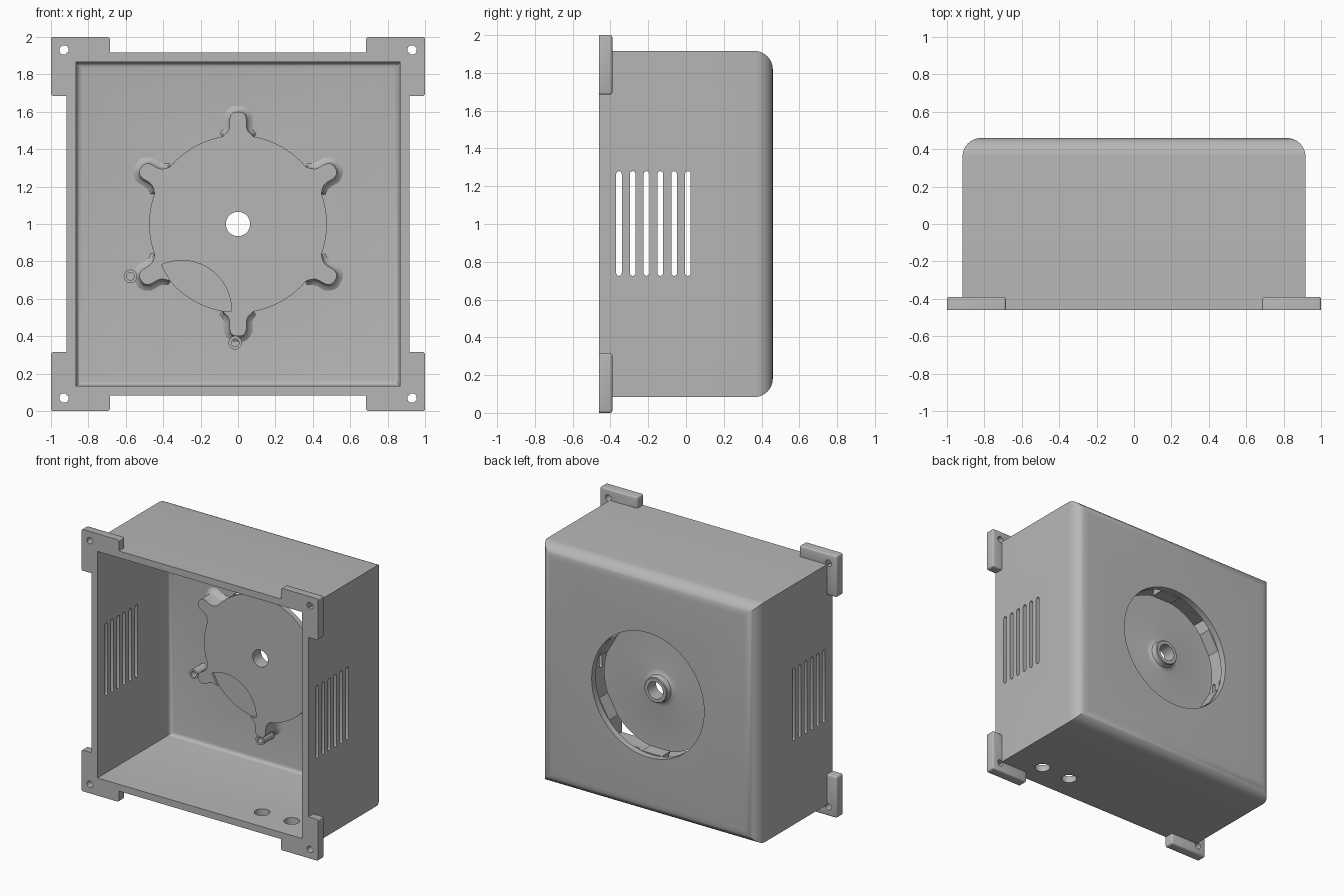
import bpy, bmesh
from math import sin, cos, pi, radians
from mathutils import Vector, Matrix

cube = bpy.data.objects.get("Cube")
if cube:
    bpy.data.objects.remove(cube, do_unlink=True)

GREY = (0.47, 0.47, 0.47, 1)
grey = bpy.data.materials.new("light_grey")
grey.use_nodes = True
grey.diffuse_color = GREY
grey.node_tree.nodes["Principled BSDF"].inputs["Base Color"].default_value = GREY

MID = 1.0            # height of the box centre
HALF = 0.917         # half width of the box
INNER = 0.865        # half width of the cavity
FRONT, BACK = -0.46, 0.46
FLOOR = 0.41         # inner face of the back wall
PLATE = 0.27         # front face of the fan plate


def loft(bm, loops, ring=False):
    """Skin a list of point loops; cap the ends unless it is a closed ring."""
    rows = [[bm.verts.new(p) for p in loop] for loop in loops]
    n = len(rows[0])
    pairs = list(zip(rows, rows[1:]))
    if ring:
        pairs.append((rows[-1], rows[0]))
    else:
        bm.faces.new(rows[0])
        bm.faces.new(rows[-1])
    for a, b in pairs:
        for i in range(n):
            j = (i + 1) % n
            bm.faces.new((a[i], a[j], b[j], b[i]))


def circle(r, x, y, z, n=64):
    return [(x + r * cos(2 * pi * i / n), y, z + r * sin(2 * pi * i / n)) for i in range(n)]


def cylinder(bm, r, x, z, y0, y1, n=64):
    loft(bm, [circle(r, x, y0, z, n), circle(r, x, y1, z, n)])


def block(bm, half, y0, y1, radius, segments):
    """Square block whose back edges are rounded."""
    corners = [(-half, -half), (half, -half), (half, half), (-half, half)]
    loft(bm, [[(x, y, MID + z) for x, z in corners] for y in (y0, y1)])
    edges = [e for e in bm.edges if all(v.co.y > y1 - 0.01 for v in e.verts)]
    bmesh.ops.bevel(bm, geom=edges, offset=radius, segments=segments, profile=0.5, affect='EDGES')


def finish(bm, name):
    bmesh.ops.recalc_face_normals(bm, faces=bm.faces)
    mesh = bpy.data.meshes.new(name)
    bm.to_mesh(mesh)
    bm.free()
    obj = bpy.data.objects.new(name, mesh)
    bpy.context.collection.objects.link(obj)
    mesh.materials.append(grey)
    return obj


def activate(obj):
    bpy.ops.object.select_all(action='DESELECT')
    obj.select_set(True)
    bpy.context.view_layer.objects.active = obj


def smooth(obj):
    activate(obj)
    bpy.ops.object.shade_smooth_by_angle(angle=radians(32))


def cut(obj, bm):
    cutter = finish(bm, "cutter")
    cutter.hide_render = True
    mod = obj.modifiers.new("cut", 'BOOLEAN')
    mod.operation = 'DIFFERENCE'
    mod.solver = 'EXACT'
    mod.object = cutter
    activate(obj)
    bpy.ops.object.modifier_apply(modifier=mod.name)
    bpy.data.objects.remove(cutter, do_unlink=True)


# Open-fronted housing with rounded back edges
bm = bmesh.new()
block(bm, HALF, FRONT, BACK, 0.1, 8)
housing = finish(bm, "housing")
bm = bmesh.new()
block(bm, INNER, FRONT - 0.2, FLOOR, 0.03, 4)
cut(housing, bm)

# Vent slots through both sides, cable holes in the floor, fan opening in the back
bm = bmesh.new()
for k in range(6):
    y = -0.355 + 0.073 * k
    slot = []
    for end, start in ((1.265, 0), (0.74, pi)):
        slot += [(y + 0.015 * cos(start + pi * i / 6), end + 0.015 * sin(start + pi * i / 6))
                 for i in range(7)]
    loft(bm, [[(x, a, b) for a, b in slot] for x in (-1.2, 1.2)])
for x in (0.39, 0.64):
    ring = circle(0.055, x, 0, -0.265, 32)
    loft(bm, [[(a, c, h) for a, b, c in ring] for h in (0, 0.3)])
cylinder(bm, 0.475, 0, MID, 0.36, 0.6, 96)
cut(housing, bm)
smooth(housing)

# Fan plate with a hollow boss on its back
profile = [(0.065, PLATE), (0.475, PLATE), (0.475, 0.31), (0.14, 0.31), (0.118, 0.314),
           (0.102, 0.324), (0.095, 0.34), (0.095, 0.365), (0.09, 0.37), (0.065, 0.37)]
bm = bmesh.new()
loft(bm, [circle(r, 0, y, MID, 96) for r, y in profile], ring=True)
plate = finish(bm, "fan_plate")

# Shallow curved relief in the plate
bm = bmesh.new()
cylinder(bm, 0.265, -0.3, 0.54, PLATE - 0.1, PLATE + 0.015)
cut(plate, bm)
smooth(plate)

# Six arms that join the plate to the back wall, flared at the foot
half_arm = [(0.085, 0.465), (0.064, 0.484), (0.05, 0.502), (0.045, 0.525),
            (0.045, 0.56), (0.04, 0.58), (0.028, 0.594), (0.012, 0.6)]
outline = half_arm + [(-x, r) for x, r in reversed(half_arm)]
levels = [(PLATE, 0), (0.37, 0), (0.388, 0.005), (0.4, 0.014), (FLOOR + 0.002, 0.035)]
for k in range(6):
    turn = Matrix.Rotation(k * pi / 3, 4, 'Y')
    loops = []
    for y, grow in levels:
        loop = []
        for x, r in outline:
            side = grow if x > 0 else -grow
            tip = grow * max(0, (r - 0.5) / 0.1)
            wide = 0 if r < 0.47 else side * (1 - 0.6 * max(0, (r - 0.56) / 0.04))
            p = turn @ Vector((x + wide, 0, r + tip))
            loop.append((p.x, y, p.z + MID))
        loops.append(loop)
    bm = bmesh.new()
    loft(bm, loops)
    smooth(finish(bm, f"plate_arm_{k + 1}"))

# Hollow screw posts on the back wall
for name, x, z in (("side_post", -0.575, 0.72), ("lower_post", -0.015, 0.365)):
    bm = bmesh.new()
    loft(bm, [circle(r, x, y, z, 32) for r, y in
              ((0.02, 0.285), (0.036, 0.285), (0.036, FLOOR), (0.02, FLOOR))], ring=True)
    smooth(finish(bm, name))

# L-shaped mounting tabs at the four front corners
tab = [(0.685, 1), (1, 1), (1, 0.685), (0.89, 0.685), (0.89, 0.89), (0.685, 0.89)]
for sx, side in ((1, "left"), (-1, "right")):
    for sz, level in ((1, "upper"), (-1, "lower")):
        bm = bmesh.new()
        loft(bm, [[(sx * x, y, MID + sz * z) for x, z in tab] for y in (FRONT, -0.39)])
        edges = [e for e in bm.edges if any(v.co.y > -0.4 for v in e.verts)]
        bmesh.ops.bevel(bm, geom=edges, offset=0.012, segments=3, profile=0.5, affect='EDGES')
        obj = finish(bm, f"{level}_{side}_mounting_tab")
        bm = bmesh.new()
        cylinder(bm, 0.025, sx * 0.93, MID + sz * 0.93, FRONT - 0.1, -0.3, 32)
        cut(obj, bm)
        smooth(obj)
